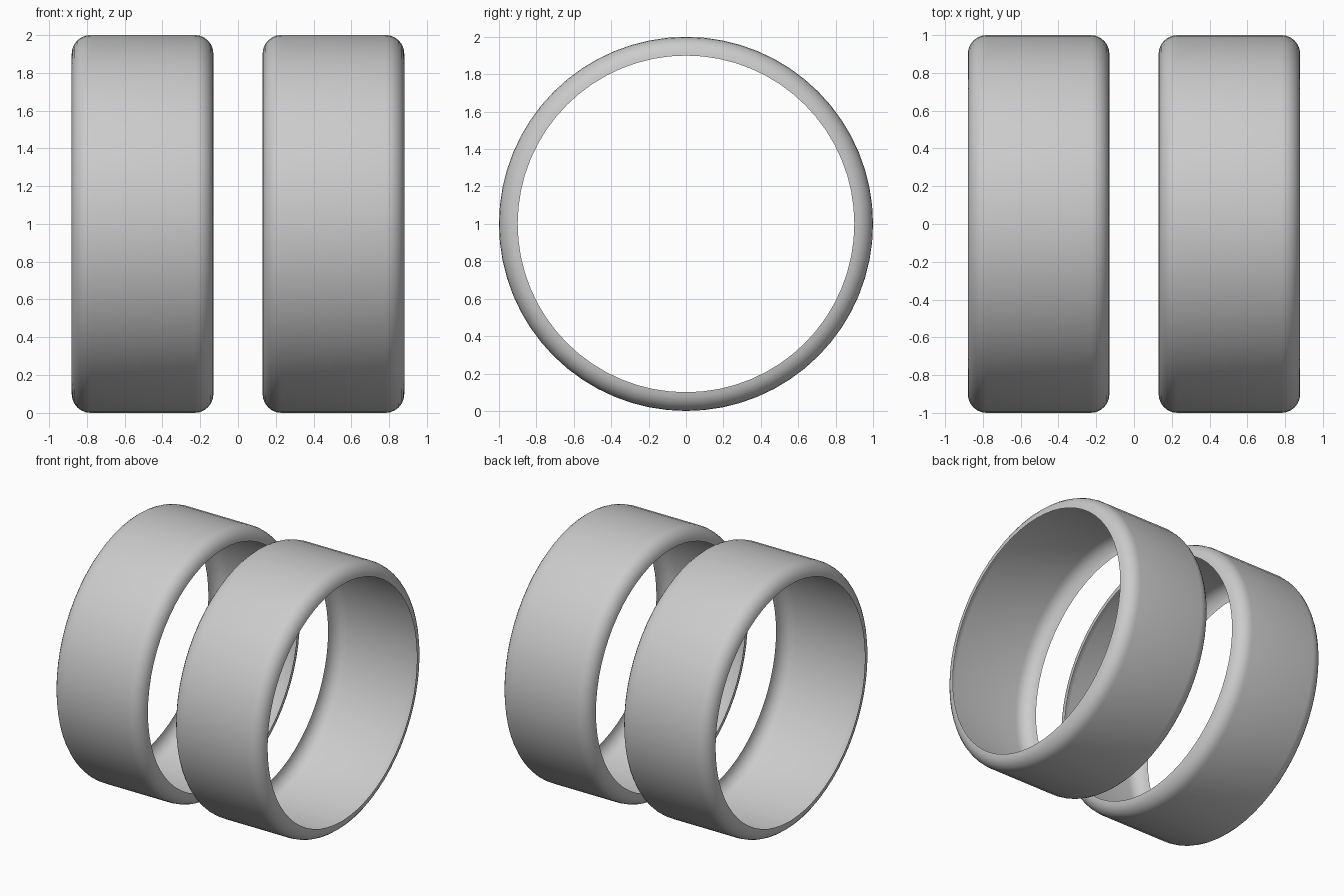
import bpy
import bmesh
from math import cos, sin, pi

cube = bpy.data.objects.get("Cube")
if cube:
    bpy.data.objects.remove(cube, do_unlink=True)

SEGMENTS = 64
RADIUS = 1.0
FILLET = 0.1
HALF_WIDTH = 0.375
CENTRE_X = 0.505

grey = bpy.data.materials.new("plain grey")
grey.use_nodes = True
colour = (0.6, 0.6, 0.6, 1)
grey.diffuse_color = colour
grey.node_tree.nodes["Principled BSDF"].inputs["Base Color"].default_value = colour


def band_profile(steps=6):
    """Flat tread with a quarter-round lip curling inward at each edge."""
    arc = [(HALF_WIDTH - FILLET + FILLET * cos(a), RADIUS - FILLET + FILLET * sin(a))
           for a in (pi / 2 * i / steps for i in range(steps + 1))]
    return arc + [(-x, r) for x, r in reversed(arc)]


def make_band(name, centre_x):
    """Open thin shell made by sweeping the profile around the x axis."""
    bm = bmesh.new()
    rings = []
    for x, r in band_profile():
        rings.append([bm.verts.new((x, r * cos(t), r * sin(t)))
                      for t in (2 * pi * i / SEGMENTS for i in range(SEGMENTS))])
    for a, b in zip(rings, rings[1:]):
        for i in range(SEGMENTS):
            j = (i + 1) % SEGMENTS
            bm.faces.new((a[i], a[j], b[j], b[i]))
    bm.normal_update()
    # Make the shell face outward
    if sum(f.normal.dot(f.calc_center_median()) for f in bm.faces) < 0:
        bmesh.ops.reverse_faces(bm, faces=bm.faces[:])
    for f in bm.faces:
        f.smooth = True
    mesh = bpy.data.meshes.new(name)
    bm.to_mesh(mesh)
    bm.free()
    mesh.materials.append(grey)
    band = bpy.data.objects.new(name, mesh)
    band.location = (centre_x, 0, RADIUS)
    bpy.context.collection.objects.link(band)


# Pair of matching bands, side by side
for name, side in (("left_band", 1), ("right_band", -1)):
    make_band(name, side * CENTRE_X)
